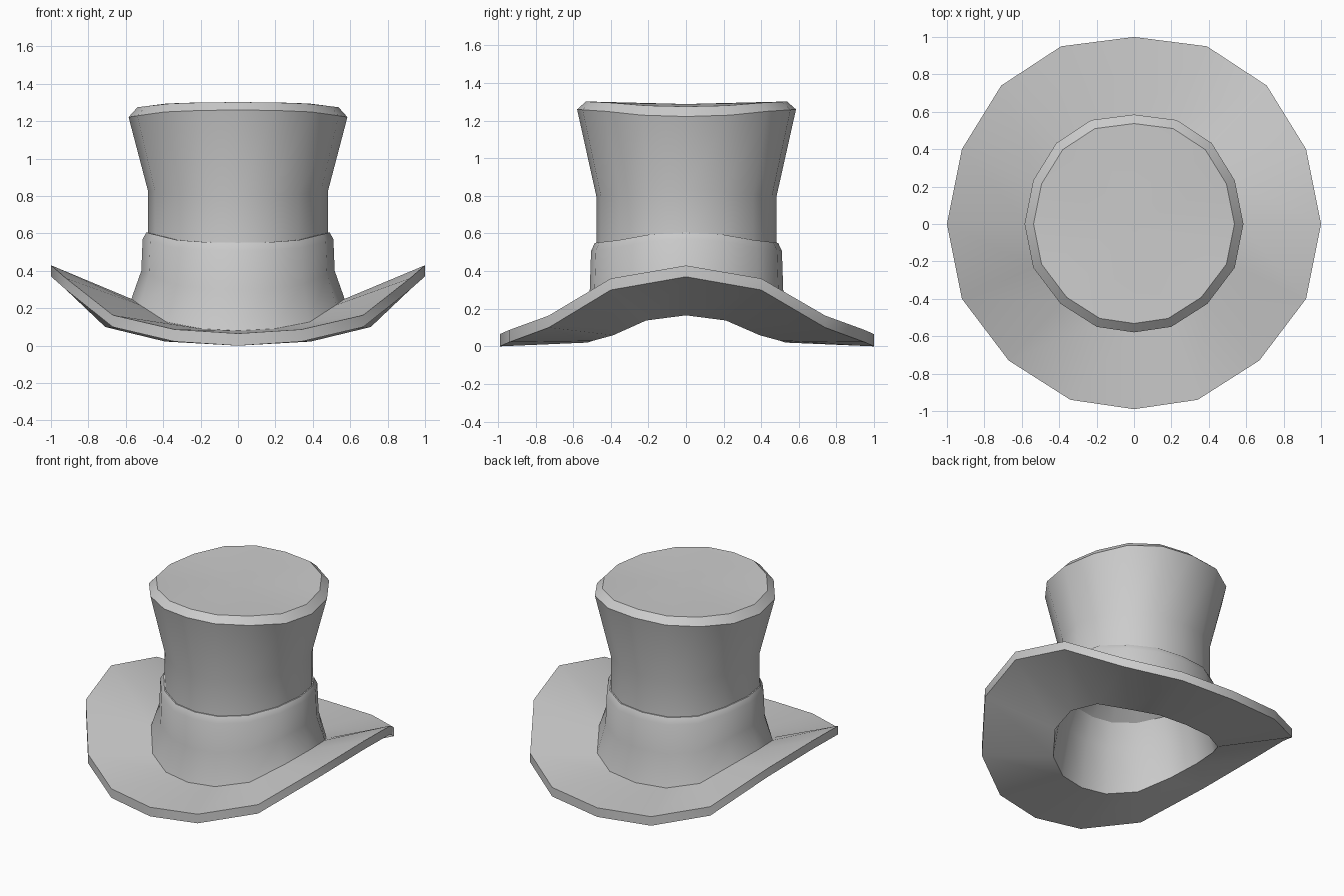
import bpy, bmesh
from math import radians

if "Cube" in bpy.data.objects:
    bpy.data.objects.remove(bpy.data.objects["Cube"])

# Right half of the 16-sided plan, back to front, with the side-to-front height blend
HALF = [(0, 1, 1), (.39, .95, .94), (.71, .74, .73), (.92, .40, .19), (1, 0, 0),
        (.92, -.40, .19), (.67, -.73, .73), (.34, -.94, .94), (0, -.99, 1)]
# Mirror to the left half and run counter-clockwise
PLAN = HALF[::-1] + [(-x, y, w) for x, y, w in HALF[1:-1]]
N = len(PLAN)


def lathe(name, profile, cap=False, flip=False):
    """Sweep (radius, z at the sides, z at front and back) round the plan."""
    bm = bmesh.new()
    rings = [[bm.verts.new((r * x, r * y, zs + (zf - zs) * w)) for x, y, w in PLAN]
             for r, zs, zf in profile]
    for a, b in zip(rings, rings[1:]):
        for i in range(N):
            j = (i + 1) % N
            bm.faces.new((a[i], a[j], b[j], b[i]))
    if cap:
        r, zs, zf = profile[-1]
        centre = bm.verts.new((0, 0, (zs + zf) / 2))
        for i in range(N):
            bm.faces.new((rings[-1][i], rings[-1][(i + 1) % N], centre))
    if flip:
        bmesh.ops.reverse_faces(bm, faces=bm.faces[:])
    mesh = bpy.data.meshes.new(name)
    bm.to_mesh(mesh)
    bm.free()
    ob = bpy.data.objects.new(name, mesh)
    bpy.context.collection.objects.link(ob)
    bpy.ops.object.select_all(action='DESELECT')
    ob.select_set(True)
    bpy.context.view_layer.objects.active = ob
    bpy.ops.object.shade_smooth_by_angle(angle=radians(30))
    return ob


# Brim: underside, outer edge and top, rolled up at the sides
lathe("brim", [(.53, .165, .02), (1, .37, 0), (1, .43, .065), (.57, .25, .08)])

# Flared hat band with a bevelled upper edge
lathe("hat_band", [(.57, .25, .08), (.517, .40, .30), (.51, .57, .507),
                   (.49, .605, .55), (.478, .605, .55)])

# Upper crown widening to a bevelled, slightly saddled top
lathe("crown", [(.482, .60, .545), (.482, .83, .80), (.585, 1.222, 1.26),
                (.537, 1.275, 1.302)], cap=True)

# Hollow inside
lathe("lining", [(.53, .165, .02), (.475, .40, .34), (.42, .54, .50),
                 (.28, .63, .61)], cap=True, flip=True)
